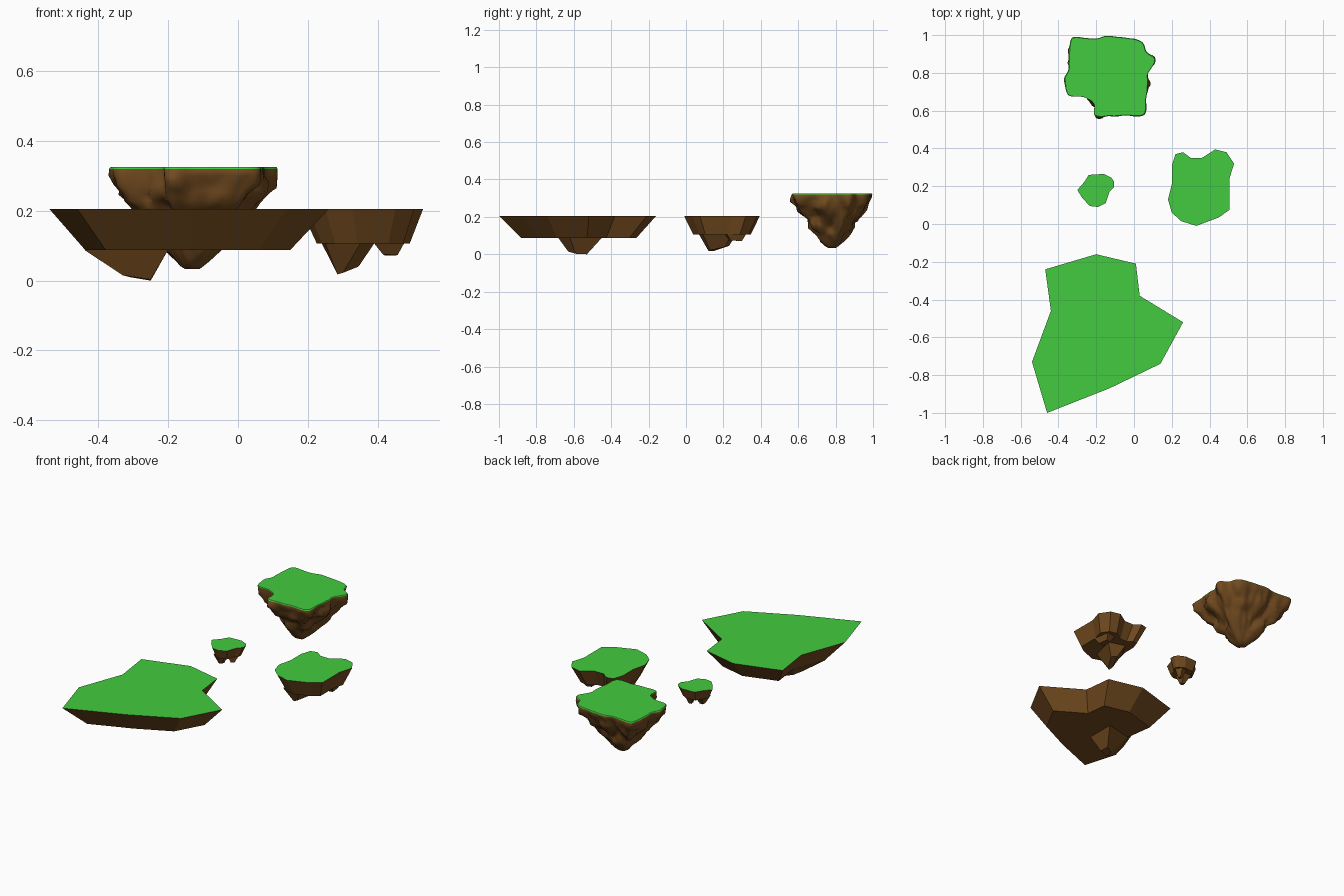
import bpy, bmesh, math
from mathutils import Vector, noise

if "Cube" in bpy.data.objects:
    bpy.data.objects.remove(bpy.data.objects["Cube"])


def material(name, color):
    m = bpy.data.materials.new(name)
    m.diffuse_color = color
    m.use_nodes = True
    m.node_tree.nodes["Principled BSDF"].inputs["Base Color"].default_value = m.diffuse_color
    return m


GRASS = material("grass", (0.055, 0.60, 0.05, 1))
ROCK = material("rock", (0.17, 0.07, 0.014, 1))


def loft(name, rings, grass_rows=0, grass_top=True, cap_top=True, smooth=False):
    """Skin equal-length rings from top to bottom and cap the ends."""
    bm = bmesh.new()
    vs = [[bm.verts.new(p) for p in ring] for ring in rings]
    n = len(vs[0])
    for r in range(len(vs) - 1):
        for i in range(n):
            j = (i + 1) % n
            f = bm.faces.new((vs[r][i], vs[r][j], vs[r + 1][j], vs[r + 1][i]))
            f.material_index = 0 if r < grass_rows else 1
    if cap_top:
        top = bm.faces.new(vs[0])
        top.material_index = 0 if grass_top else 1
    bm.faces.new(vs[-1][::-1]).material_index = 1
    bmesh.ops.recalc_face_normals(bm, faces=bm.faces)
    # open spikes: make sure the walls face outwards
    bm.normal_update()
    if bm.faces[-1].normal.z > 0 if not bm.faces.ensure_lookup_table() else False:
        bmesh.ops.reverse_faces(bm, faces=bm.faces)
    me = bpy.data.meshes.new(name)
    bm.to_mesh(me)
    bm.free()
    me.materials.append(GRASS)
    me.materials.append(ROCK)
    ob = bpy.data.objects.new(name, me)
    bpy.context.collection.objects.link(ob)
    for p in me.polygons:
        p.use_smooth = smooth and len(p.vertices) == 4
    return ob


def scaled(outline, c, s, z):
    return [(c[0] + (x - c[0]) * s, c[1] + (y - c[1]) * s, z) for x, y in outline]


def slab(name, outline, c, s, z0, z1):
    return loft(name, [scaled(outline, c, 1, z0), scaled(outline, c, s, z1)])


def spike(name, base, z, tip):
    return loft(name, [[(x, y, z) for x, y in base], tip], cap_top=False)


# large low-poly island with one hanging rock
big = [(-.47, -.24), (-.20, -.16), (.01, -.21), (.03, -.38), (.26, -.52),
       (.14, -.74), (-.13, -.87), (-.46, -1.0), (-.54, -.73), (-.44, -.46)]
slab("large_island", big, (-.155, -.555), .735, .205, .088)
spike("large_island_spike",
      [(-.44, -.683), (-.366, -.486), (-.2, -.45), (-.2, -.62)], .088,
      [(-.33, -.63, .015), (-.31, -.57, .01), (-.25, -.53, 0), (-.25, -.59, .003)])

# medium island with two hanging rocks
mid = [(.20, .31), (.22, .37), (.26, .38), (.30, .35), (.36, .35), (.43, .395),
       (.49, .38), (.53, .32), (.505, .24), (.505, .075), (.45, .035),
       (.33, -.01), (.25, .015), (.20, .06), (.18, .13), (.20, .21)]
slab("medium_island", mid, (.37, .19), .76, .205, .106)
spike("medium_island_spike",
      [(.25, .07), (.24, .18), (.29, .27), (.39, .24), (.35, .09)], .106,
      [(.284, .12, .018), (.285, .15, .018), (.315, .23, .045), (.345, .21, .04), (.30, .13, .022)])
spike("medium_island_small_spike",
      [(.39, .21), (.40, .31), (.46, .32), (.475, .22)], .106,
      [(.415, .23, .075), (.42, .29, .072), (.45, .30, .072), (.457, .24, .073)])

# small island with two hanging rocks
tiny = [(-.24, .26), (-.16, .265), (-.12, .245), (-.105, .225), (-.105, .195),
        (-.13, .17), (-.15, .11), (-.19, .09), (-.235, .095), (-.275, .14),
        (-.30, .18), (-.265, .22)]
slab("small_island", tiny, (-.2, .18), .74, .205, .145)
spike("small_island_spike",
      [(-.26, .14), (-.25, .20), (-.20, .20), (-.19, .14), (-.22, .12)], .145,
      [(-.235, .15, .098), (-.23, .17, .095), (-.21, .17, .095), (-.208, .15, .1), (-.22, .14, .1)])
spike("small_island_back_spike",
      [(-.19, .17), (-.20, .22), (-.16, .235), (-.135, .20)], .145,
      [(-.178, .185, .1), (-.18, .205, .098), (-.165, .21, .1), (-.16, .195, .102)])

# high rocky island: rounded outline shrinking to a lumpy point
high = [(-.34, .92), (-.33, .985), (-.26, .985), (-.20, .985), (-.13, .995), (-.05, .985),
        (.04, .97), (.065, .91), (.115, .87), (.08, .80), (.075, .75), (.065, .66),
        (.05, .58), (-.04, .575), (-.12, .57), (-.205, .575), (-.215, .635),
        (-.27, .67), (-.35, .68), (-.365, .76), (-.345, .82)]
STEPS = 6


def resample(pts):
    out, n = [], len(pts)
    for i in range(n):
        a, b, c, d = (Vector(pts[(i + k) % n]) for k in (-1, 0, 1, 2))
        for k in range(STEPS):
            t = k / STEPS
            out.append(b + (c - a) * t / 2 + (2 * a - 5 * b + 4 * c - d) * t * t / 2
                       + (3 * b - a - 3 * c + d) * t ** 3 / 2)
    return out


profile = [(.325, .985), (.32, 1), (.30, .985), (.275, .96), (.25, .90), (.23, .82),
           (.21, .73), (.19, .66), (.165, .58), (.14, .51), (.115, .44),
           (.09, .36), (.07, .28), (.052, .20), (.042, .12), (.037, .04)]
centre = Vector((-.13, .785))
rings = []
for z, s in profile:
    ring = []
    for p in resample(high):
        d = p - centre
        r = d.length
        round_mix = (1 - s) * .8
        r = s * (r * (1 - round_mix) + .215 * round_mix)
        q = centre + d.normalized() * r
        depth = min(1, (.325 - z) / .06)
        amp = (.006 + .030 * depth) * min(1, s * 2)
        lump = noise.noise(Vector((q.x, q.y, z)) * 14) + .4 * noise.noise(Vector((q.x, q.y, z)) * 32)
        q = centre + d.normalized() * max(.004, r + amp * lump)
        dz = .018 * depth * noise.noise(Vector((q.x, q.y, z + 5)) * 13) if z < .3 else 0
        ring.append((q.x, q.y, max(.033, z + dz)))
    rings.append(ring)
loft("high_island", rings, grass_rows=1, smooth=True)
